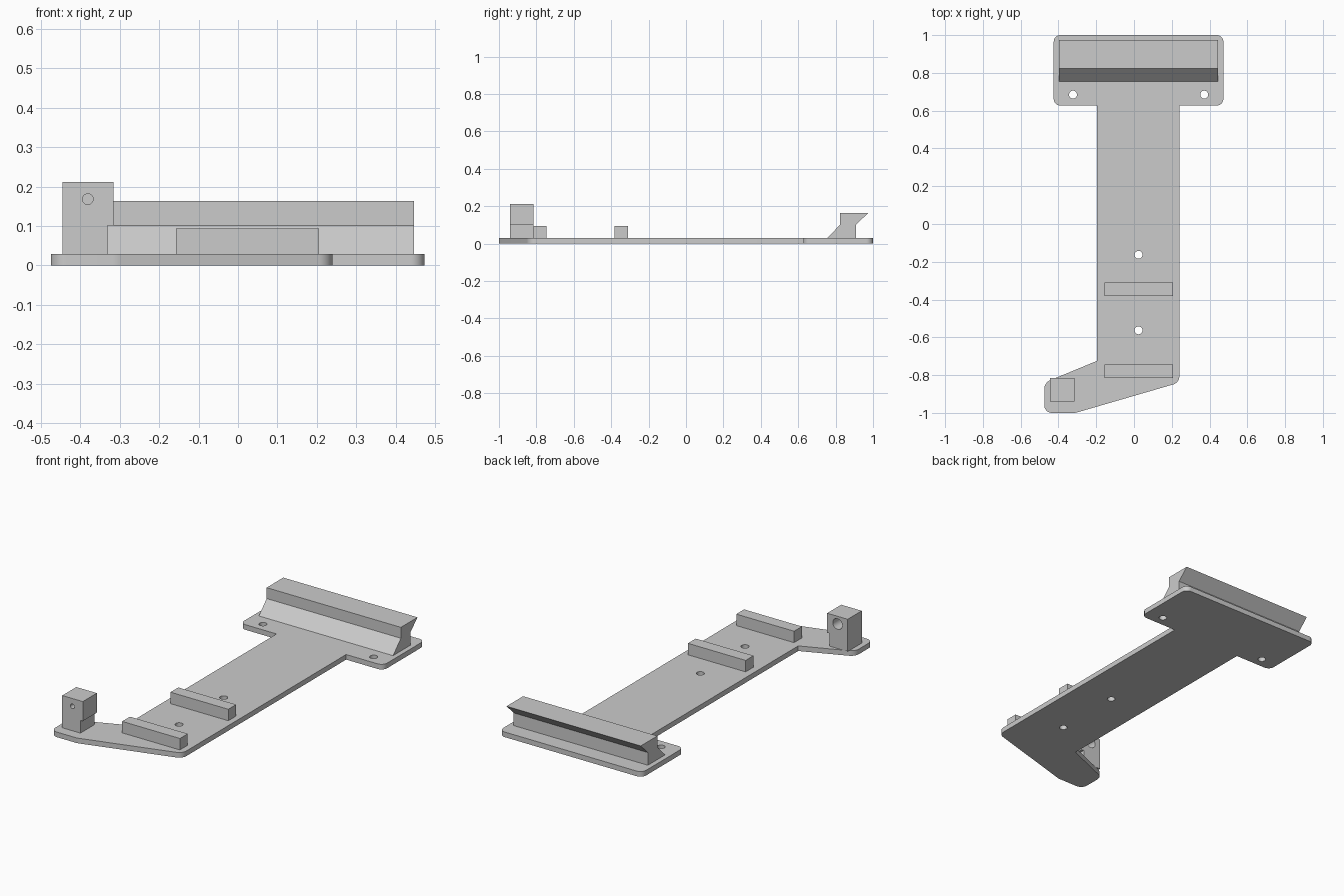
import bpy, bmesh, math
from mathutils import Vector, Matrix

cube = bpy.data.objects.get("Cube")
if cube:
    bpy.data.objects.remove(cube, do_unlink=True)

grey = bpy.data.materials.new("light grey plastic")
grey.use_nodes = True
colour = (0.6, 0.6, 0.6, 1)
grey.diffuse_color = colour
grey.node_tree.nodes["Principled BSDF"].inputs["Base Color"].default_value = colour


def prism(name, points, depth):
    """Solid made by extruding a closed 3D outline along a vector."""
    bm = bmesh.new()
    face = bm.faces.new([bm.verts.new(p) for p in points])
    new = bmesh.ops.extrude_face_region(bm, geom=[face])["geom"]
    bmesh.ops.translate(bm, vec=depth, verts=[v for v in new if isinstance(v, bmesh.types.BMVert)])
    bmesh.ops.recalc_face_normals(bm, faces=bm.faces)
    return finish(name, bm)


def finish(name, bm):
    mesh = bpy.data.meshes.new(name)
    bm.to_mesh(mesh)
    bm.free()
    mesh.materials.append(grey)
    obj = bpy.data.objects.new(name, mesh)
    bpy.context.collection.objects.link(obj)
    return obj


def box(name, x0, x1, y0, y1, z0, z1):
    return prism(name, [(x0, y0, z0), (x1, y0, z0), (x1, y1, z0), (x0, y1, z0)], (0, 0, z1 - z0))


def rounded(corners, steps=8):
    """Outline with an arc of the given radius at each (x, y, radius) corner."""
    out = []
    for i, (x, y, r) in enumerate(corners):
        p = Vector((x, y, 0))
        if r == 0:
            out.append(p)
            continue
        nx, ny, _ = corners[(i + 1) % len(corners)]
        px, py, _ = corners[i - 1]
        a = (Vector((px, py, 0)) - p).normalized()
        b = (Vector((nx, ny, 0)) - p).normalized()
        half = a.angle(b) / 2
        centre = p + (a + b).normalized() * (r / math.sin(half))
        reach = r / math.tan(half)
        start, end = p + a * reach - centre, p + b * reach - centre
        for k in range(steps + 1):
            out.append(centre + start.lerp(end, k / steps).normalized() * r)
    return out


def drill(target, holes, axis):
    """Cut round holes, each given as (centre, radius, length)."""
    bm = bmesh.new()
    turn = Matrix.Rotation(math.pi / 2, 4, "X") if axis == "Y" else Matrix()
    for centre, radius, length in holes:
        bmesh.ops.create_cone(bm, cap_ends=True, segments=32, radius1=radius, radius2=radius,
                              depth=length, matrix=Matrix.Translation(centre) @ turn)
    cutter = finish(target.name + "_cutter", bm)
    bpy.context.view_layer.objects.active = target
    mod = target.modifiers.new("holes", "BOOLEAN")
    mod.object = cutter
    mod.solver = "EXACT"
    bpy.ops.object.modifier_apply(modifier=mod.name)
    bpy.data.objects.remove(cutter, do_unlink=True)


T = 0.029  # plate thickness

# Base plate: wide head, straight shaft and angled foot
outline = rounded([
    (-0.425, 1, 0.035), (-0.425, 0.627, 0.035), (-0.197, 0.627, 0), (-0.197, -0.725, 0),
    (-0.475, -0.84, 0.05), (-0.475, -1, 0.04), (-0.31, -1, 0.06), (0.24, -0.84, 0.045),
    (0.24, 0.627, 0), (0.473, 0.627, 0.035), (0.473, 1, 0.035)])
plate = prism("base_plate", outline, (0, 0, T))
screws = [(-0.323, 0.685), (0.372, 0.685), (0.024, -0.163), (0.024, -0.563)]
drill(plate, [((x, y, T / 2), 0.021, 0.2) for x, y in screws], "Z")

# Hooked rail across the head
profile = [(0.754, T), (0.824, 0.101), (0.824, 0.163), (0.973, 0.163), (0.909, 0.101), (0.909, T)]
rail = prism("hooked_rail", [(-0.397, y, z) for y, z in profile], (0.843, 0, 0))

# Two low cross bars on the shaft
bars = [box(name, -0.157, 0.206, y, y + 0.07, T, 0.094)
        for name, y in (("front_bar", -0.815), ("rear_bar", -0.381))]

# Post on the foot, undercut on its inner side, with a blind hole at each end
section = [(-0.445, T), (-0.331, T), (-0.331, 0.101), (-0.316, 0.101), (-0.316, 0.212), (-0.445, 0.212)]
post = prism("bored_post", [(x, -0.941, z) for x, z in section], (0, 0.126, 0))
drill(post, [((-0.381, -0.941, 0.168), 0.0135, 0.08),
             ((-0.381, -0.815, 0.168), 0.03, 0.14)], "Y")

# Smooth the round walls while keeping the edges crisp
bpy.ops.object.select_all(action="DESELECT")
for obj in [plate, rail, post] + bars:
    obj.select_set(True)
bpy.context.view_layer.objects.active = plate
bpy.ops.object.shade_smooth_by_angle(angle=math.radians(30))
